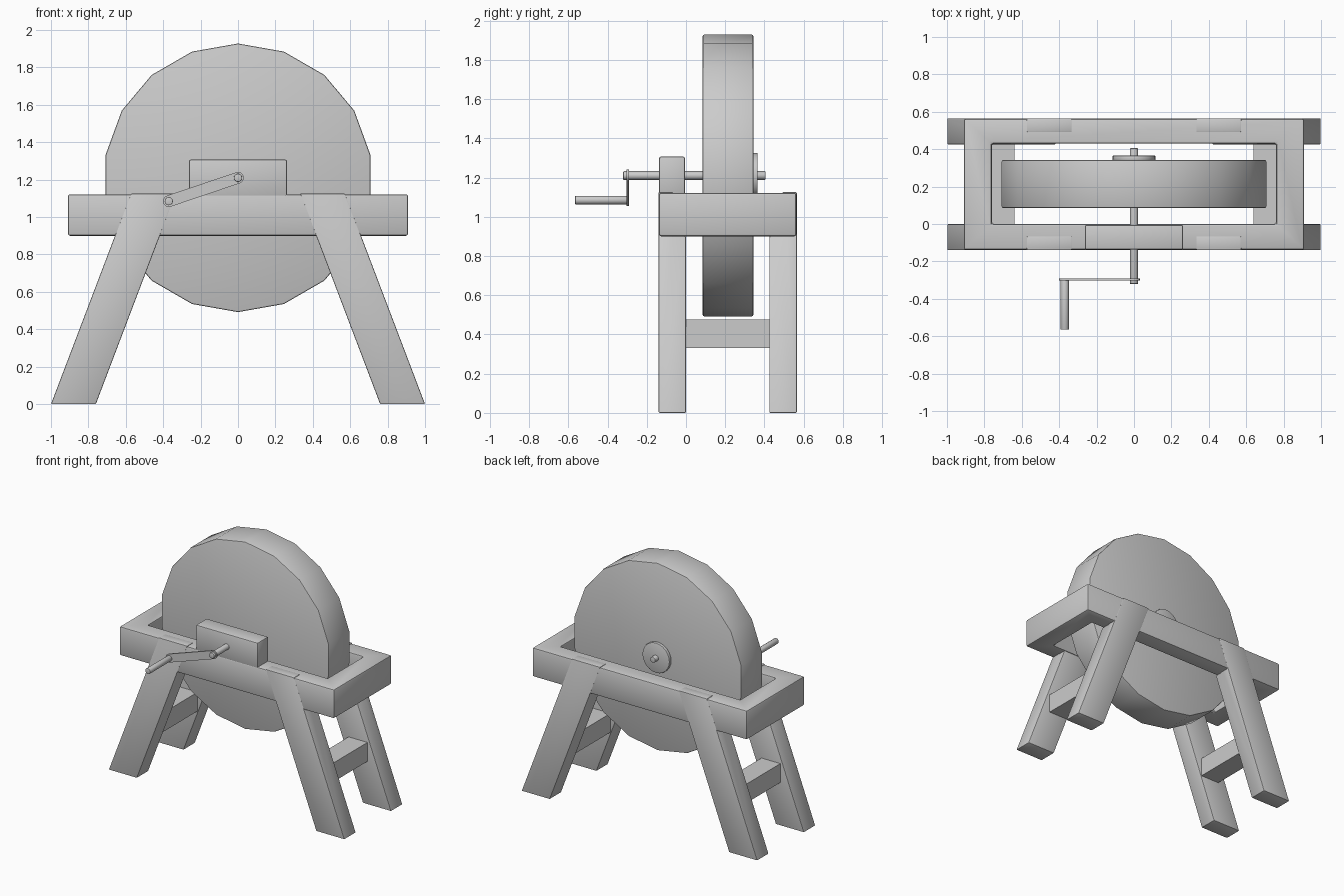
import bpy, bmesh
from math import radians, sin, cos, atan2, pi
from mathutils import Matrix, Vector

if "Cube" in bpy.data.objects:
    bpy.data.objects.remove(bpy.data.objects["Cube"])

MID_Y = 0.2125      # centre plane of the stand
AXLE_Z = 1.21
CRANK = Vector((-0.37, 1.085))   # handle position in x, z


def finish(name, bm, bevel=0.0, mirror=None):
    bmesh.ops.recalc_face_normals(bm, faces=bm.faces)
    if bevel:
        edges = [e for e in bm.edges if e.calc_face_angle(0) > radians(30)]
        bmesh.ops.bevel(bm, geom=edges, offset=bevel, segments=2, profile=0.5,
                        affect='EDGES', clamp_overlap=True)
    mesh = bpy.data.meshes.new(name)
    bm.to_mesh(mesh)
    bm.free()
    ob = bpy.data.objects.new(name, mesh)
    bpy.context.collection.objects.link(ob)
    bpy.ops.object.select_all(action='DESELECT')
    ob.select_set(True)
    bpy.context.view_layer.objects.active = ob
    bpy.ops.object.shade_smooth_by_angle(angle=radians(30))
    if mirror:
        # mirror about the stand's centre planes
        mesh.transform(Matrix.Translation((0, -MID_Y, 0)))
        ob.location.y = MID_Y
        mod = ob.modifiers.new("mirror", 'MIRROR')
        mod.use_axis = mirror
    return ob


def extrude(bm, points, offset):
    face = bm.faces.new([bm.verts.new(p) for p in points])
    new = bmesh.ops.extrude_face_region(bm, geom=[face])["geom"]
    verts = [v for v in new if isinstance(v, bmesh.types.BMVert)]
    bmesh.ops.translate(bm, verts=verts, vec=offset)


def box(name, x0, x1, y0, y1, z0, z1, bevel=0.0, mirror=None):
    bm = bmesh.new()
    extrude(bm, [(x0, y0, z0), (x1, y0, z0), (x1, y1, z0), (x0, y1, z0)],
            (0, 0, z1 - z0))
    return finish(name, bm, bevel, mirror)


def disc(name, x, z, r, y0, y1, sides, bevel=0.0):
    bm = bmesh.new()
    pts = [(x + r * sin(2 * pi * i / sides), y0, z + r * cos(2 * pi * i / sides))
           for i in range(sides)]
    extrude(bm, pts, (0, y1 - y0, 0))
    return finish(name, bm, bevel)


# grinding wheel, axle and washer
disc("stone_wheel", 0, AXLE_Z, 0.718, 0.085, 0.343, 18, 0.008)
disc("axle", 0, AXLE_Z, 0.022, -0.32, 0.405, 16, 0.003)
disc("washer", 0, AXLE_Z, 0.115, 0.34, 0.365, 24, 0.004)

# rectangular frame with an open middle
bm = bmesh.new()
rings = []
for x, y0, y1 in ((0.91, -0.138, 0.563), (0.76, 0.0, 0.43)):
    for z in (0.9, 1.122):
        rings.append([bm.verts.new(p) for p in
                      ((-x, y0, z), (x, y0, z), (x, y1, z), (-x, y1, z))])
ob, ot, ib, it = rings
for a, b in ((ob, ot), (ot, it), (it, ib), (ib, ob)):
    for i in range(4):
        j = (i + 1) % 4
        bm.faces.new((a[i], a[j], b[j], b[i]))
finish("frame", bm, 0.012)

# splayed legs, lapped over the outside of the frame
bm = bmesh.new()
lap = [(0, 0), (-0.14, 0), (-0.14, 1.126), (-0.065, 1.126), (-0.065, 0.9), (0, 0.9)]
extrude(bm, [(0.76, y, z) for y, z in lap], (0.24, 0, 0))
for v in bm.verts:
    v.co.x -= 0.38 * v.co.z
finish("legs", bm, 0.006, (True, True, False))

# stretchers between front and back legs
box("stretchers", 0.64, 0.80, -0.01, 0.435, 0.33, 0.475, 0, (True, False, False))

# bearing block on the front rail
box("bearing_block", -0.263, 0.263, -0.137, -0.005, 1.11, 1.307, 0.01)

# crank arm with rounded ends, and its handle
bm = bmesh.new()
axis = atan2(CRANK.y - AXLE_Z, CRANK.x)
pts = []
for c, start, r in (((0, AXLE_Z), axis + pi / 2, 0.031), (CRANK, axis - pi / 2, 0.031)):
    for i in range(9):
        a = start + pi * i / 8
        pts.append((c[0] + r * cos(a), -0.303, c[1] + r * sin(a)))
extrude(bm, pts, (0, 0.012, 0))
finish("crank_arm", bm)
disc("crank_handle", CRANK.x, CRANK.y, 0.022, -0.565, -0.292, 16, 0.003)
